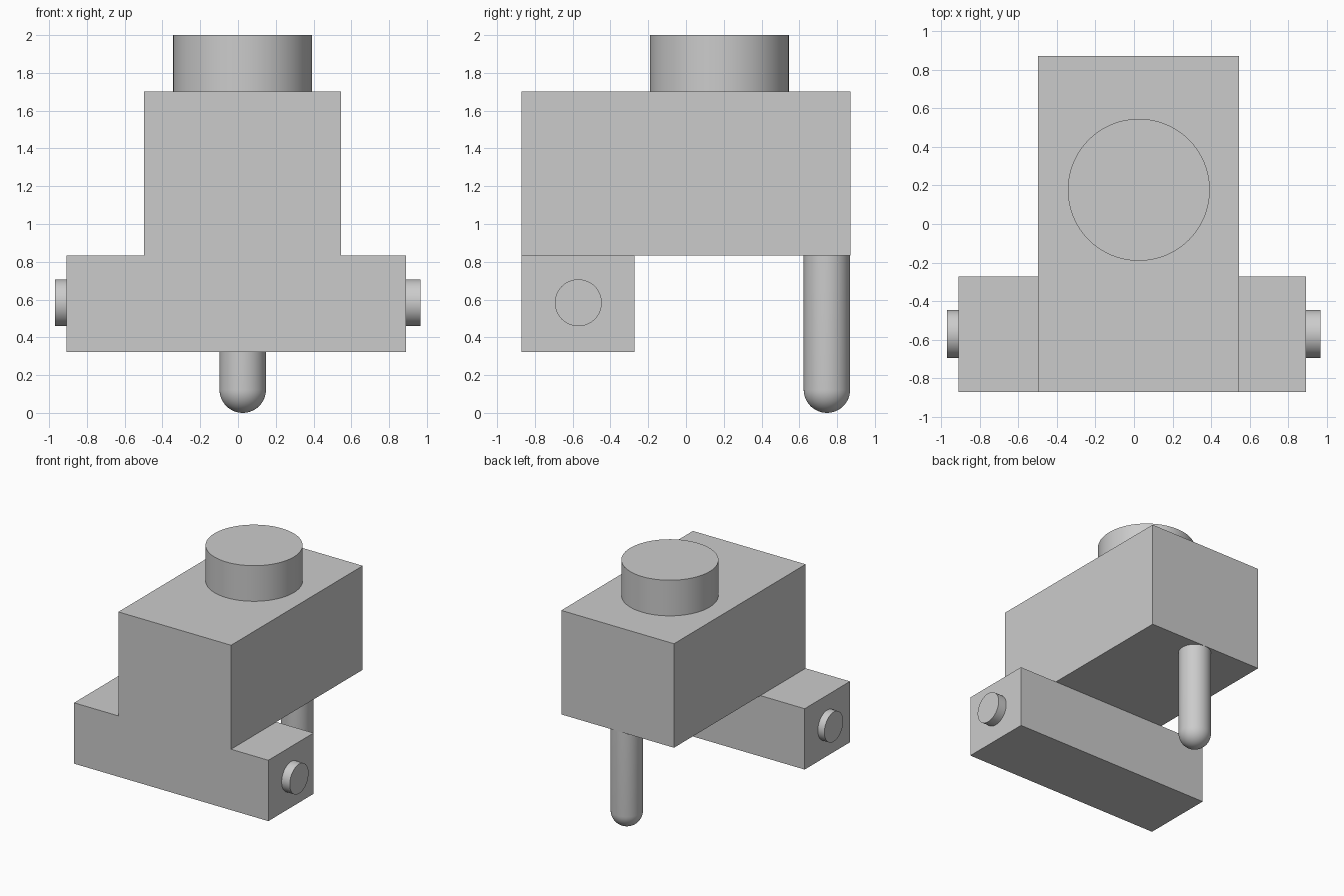
import bpy
import bmesh
import math
from mathutils import Matrix, Vector

default = bpy.data.objects.get("Cube")
if default:
    bpy.data.objects.remove(default, do_unlink=True)

# Single grey material
GREY = (0.6, 0.6, 0.6, 1.0)
grey = bpy.data.materials.new("plain_grey")
grey.use_nodes = True
grey.diffuse_color = GREY
grey.node_tree.nodes["Principled BSDF"].inputs["Base Color"].default_value = GREY


def finish(name, bm, smooth=False):
    mesh = bpy.data.meshes.new(name)
    bmesh.ops.recalc_face_normals(bm, faces=bm.faces)
    bm.to_mesh(mesh)
    bm.free()
    mesh.materials.append(grey)
    obj = bpy.data.objects.new(name, mesh)
    bpy.context.collection.objects.link(obj)
    if smooth:
        bpy.ops.object.select_all(action="DESELECT")
        obj.select_set(True)
        bpy.context.view_layer.objects.active = obj
        bpy.ops.object.shade_smooth_by_angle(angle=math.radians(30))
    return obj


def box(name, low, high):
    low, high = Vector(low), Vector(high)
    bm = bmesh.new()
    place = Matrix.Translation((low + high) / 2) @ Matrix.Diagonal((high - low).to_4d())
    bmesh.ops.create_cube(bm, size=1, matrix=place)
    return finish(name, bm)


def cylinder(name, start, end, radius):
    start, end = Vector(start), Vector(end)
    axis = end - start
    turn = axis.to_track_quat("Z", "Y").to_matrix().to_4x4()
    bm = bmesh.new()
    bmesh.ops.create_cone(bm, cap_ends=True, segments=64, radius1=radius, radius2=radius,
                          depth=axis.length,
                          matrix=Matrix.Translation((start + end) / 2) @ turn)
    return finish(name, bm, smooth=True)


def round_pin(name, x, y, top, radius, segments=48, rings=12):
    # Revolved profile: flat top, straight shaft, hemispherical tip
    bm = bmesh.new()
    profile = [(0, top), (radius, top)]
    for i in range(rings + 1):
        a = math.pi / 2 * i / rings
        profile.append((radius * math.cos(a), radius - radius * math.sin(a)))
    verts = [bm.verts.new((x + r, y, z)) for r, z in profile]
    edges = [bm.edges.new(pair) for pair in zip(verts, verts[1:])]
    bmesh.ops.spin(bm, geom=verts + edges, cent=(x, y, 0), axis=(0, 0, 1),
                   angle=math.tau, steps=segments)
    bmesh.ops.remove_doubles(bm, verts=bm.verts, dist=0.0005)
    return finish(name, bm, smooth=True)


# Main block and the crossbar under its front end
SHELF = 0.832
box("main_body", (-0.498, -0.87, SHELF), (0.545, 0.87, 1.702))
box("front_crossbar", (-0.908, -0.87, 0.323), (0.89, -0.272, SHELF))

# Round knob on the roof
cylinder("top_knob", (0.025, 0.177, 1.70), (0.025, 0.177, 2.0), 0.368)

# Short axle stubs at the crossbar ends
for side, inner, outer in (("left", 0.88, 0.965), ("right", -0.90, -0.968)):
    cylinder(side + "_axle_stub", (inner, -0.57, 0.583), (outer, -0.57, 0.583), 0.124)

# Rear support pin with rounded tip
round_pin("rear_pin", 0.025, 0.746, 0.84, 0.123)
